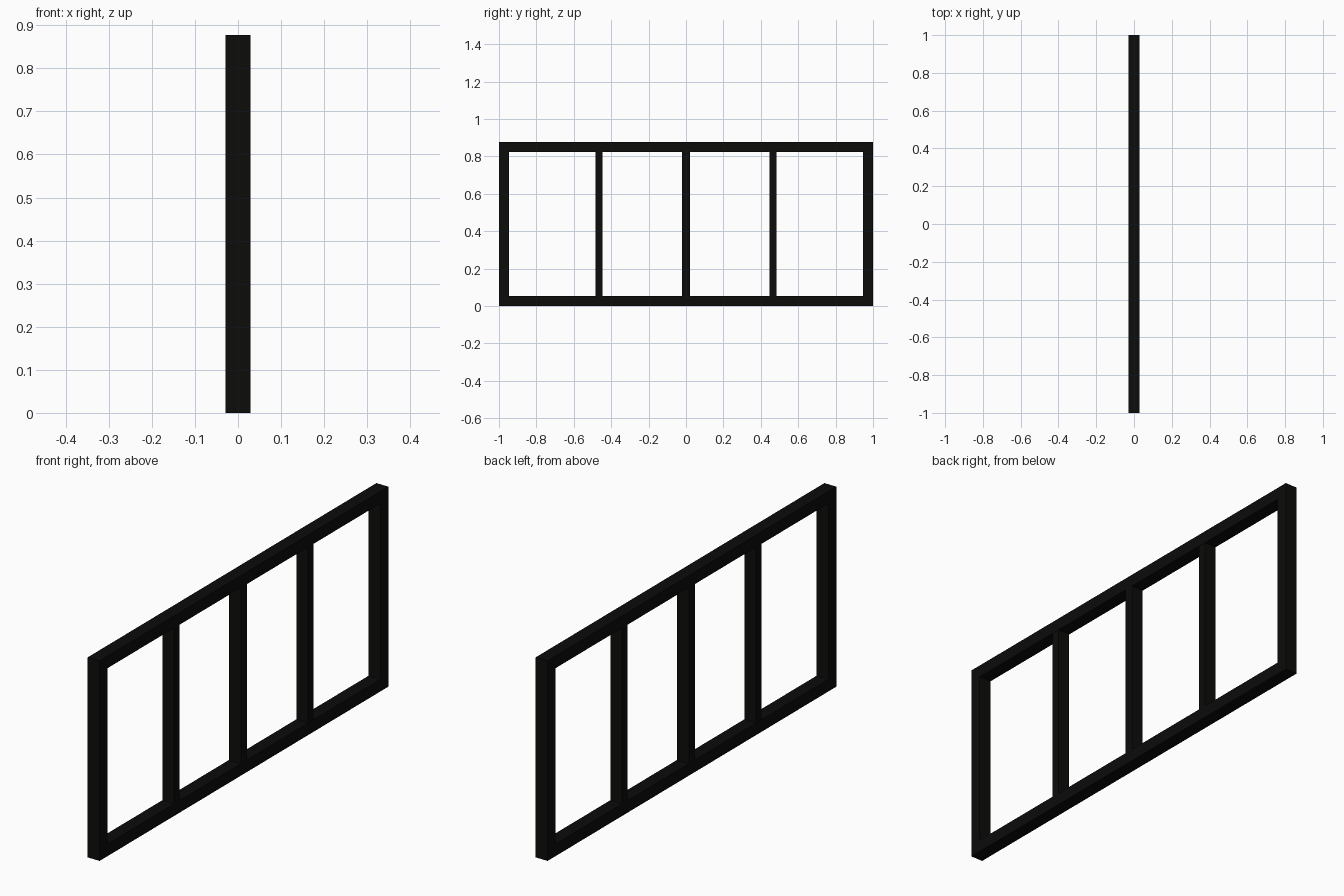
import bpy, bmesh

if "Cube" in bpy.data.objects:
    bpy.data.objects.remove(bpy.data.objects["Cube"])

H, W, D = 0.877, 1.0, 0.029   # height, half length, half depth
B = 0.053                     # frame bar thickness

black = bpy.data.materials.new("black paint")
black.diffuse_color = (0.0035, 0.0035, 0.0033, 1)
black.use_nodes = True
black.node_tree.nodes["Principled BSDF"].inputs["Base Color"].default_value = black.diffuse_color


def finish(name, bm):
    bmesh.ops.recalc_face_normals(bm, faces=bm.faces)
    me = bpy.data.meshes.new(name)
    bm.to_mesh(me)
    bm.free()
    me.materials.append(black)
    ob = bpy.data.objects.new(name, me)
    bpy.context.collection.objects.link(ob)
    return ob


# Outer frame: mitred rectangular ring
bm = bmesh.new()


def loop(x, inset):
    y = W - inset
    return [bm.verts.new((x, a, b)) for a, b in
            ((-y, inset), (y, inset), (y, H - inset), (-y, H - inset))]


loops = [loop(-D, 0), loop(D, 0), loop(D, B), loop(-D, B)]
for k in range(4):
    p, q = loops[k], loops[(k + 1) % 4]
    for i in range(4):
        j = (i + 1) % 4
        bm.faces.new((p[i], p[j], q[j], q[i]))
finish("outer_frame", bm)


# Upright dividers between the rails
def divider(name, y, width, depth):
    bm = bmesh.new()
    bmesh.ops.create_cube(bm, size=1)
    bmesh.ops.scale(bm, vec=(depth, width, H - 2 * B), verts=bm.verts)
    bmesh.ops.translate(bm, vec=(0, y, H / 2), verts=bm.verts)
    finish(name, bm)


divider("centre_divider", 0, 0.042, 2 * D)
for side, s in (("left", -1), ("right", 1)):
    divider(side + "_divider", s * 0.465, 0.038, 2 * D - 0.002)
